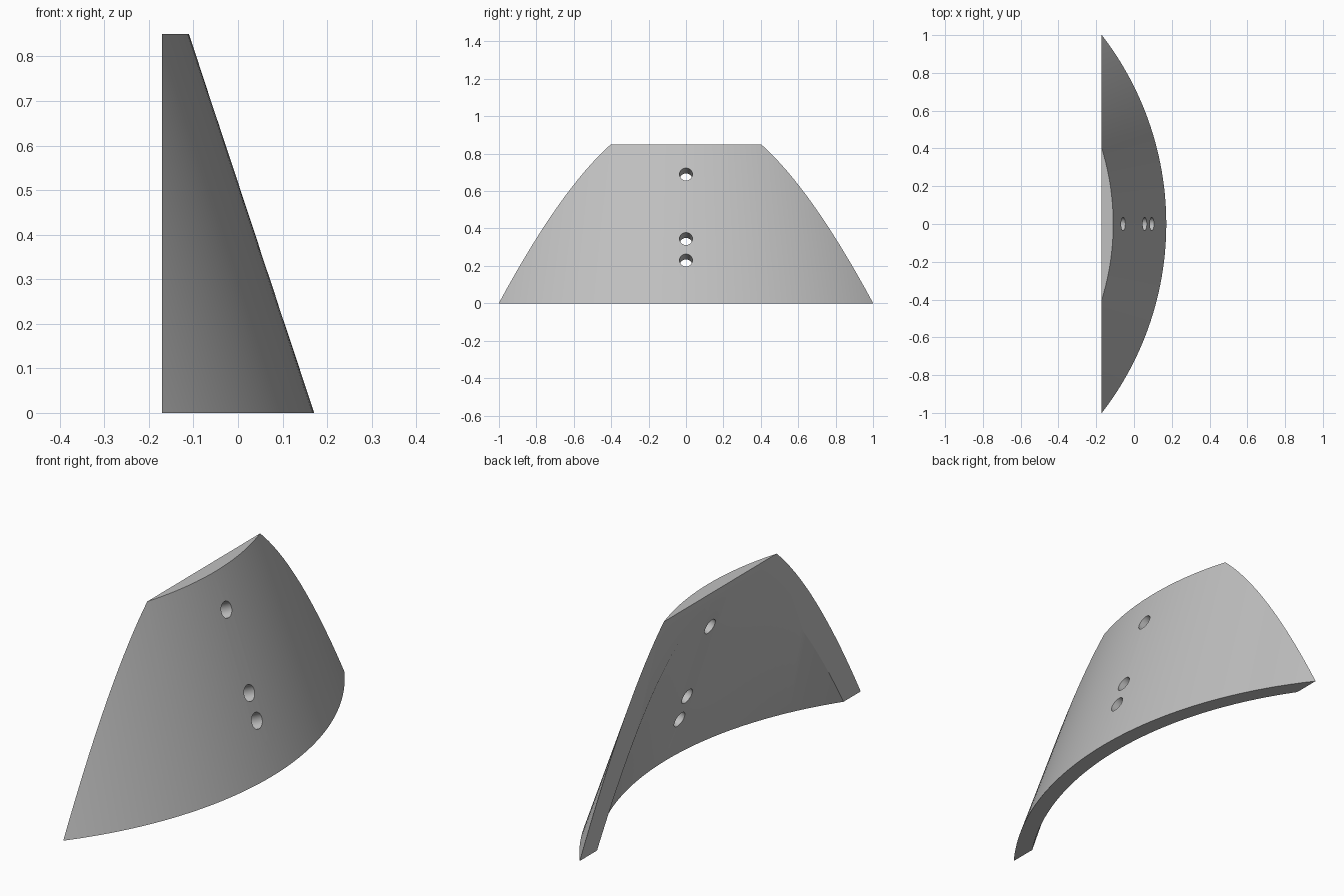
import bpy
import bmesh
import math
from mathutils import Matrix, Vector

if "Cube" in bpy.data.objects:
    bpy.data.objects.remove(bpy.data.objects["Cube"], do_unlink=True)

HEIGHT = 0.85
AXIS_X = -1.465       # axis of the conical shell
BACK_X = -0.171       # flat plane that trims the back
BASE_RADIUS = 1.636
SLOPE = 0.3306        # radius lost per unit of height
WALL = 0.072
HOLE_RADIUS = 0.035
HOLE_TILT = math.radians(25)


def make_object(name, bm):
    mesh = bpy.data.meshes.new(name)
    bm.normal_update()
    bm.to_mesh(mesh)
    bm.free()
    obj = bpy.data.objects.new(name, mesh)
    bpy.context.collection.objects.link(obj)
    return obj


def cone(low, high, inset):
    """Solid cone section about the shell axis, between two heights."""
    bm = bmesh.new()
    bmesh.ops.create_cone(
        bm, cap_ends=True, segments=256,
        radius1=BASE_RADIUS - inset - SLOPE * low,
        radius2=BASE_RADIUS - inset - SLOPE * high,
        depth=high - low,
        matrix=Matrix.Translation((AXIS_X, 0, (low + high) / 2)))
    return bm


def cut(target, cutter):
    mod = target.modifiers.new(cutter.name, "BOOLEAN")
    mod.operation = "DIFFERENCE"
    mod.solver = "EXACT"
    mod.object = cutter
    bpy.context.view_layer.objects.active = target
    bpy.ops.object.modifier_apply(modifier=mod.name)
    bpy.data.objects.remove(cutter, do_unlink=True)


# Curved plate: outer cone trimmed flat at the back
bm = cone(0, HEIGHT, 0)
trim = bmesh.ops.bisect_plane(
    bm, geom=bm.verts[:] + bm.edges[:] + bm.faces[:],
    plane_co=(BACK_X, 0, 0), plane_no=(1, 0, 0), clear_inner=True)
rim = [e for e in trim["geom_cut"] if isinstance(e, bmesh.types.BMEdge)]
bmesh.ops.holes_fill(bm, edges=[e for e in bm.edges if e.is_boundary], sides=0)
bmesh.ops.recalc_face_normals(bm, faces=bm.faces[:])
plate = make_object("curved_plate", bm)

# Hollow the back with a smaller cone
cut(plate, make_object("hollow_cutter", cone(-0.2, HEIGHT + 0.2, WALL)))

# Three bolt holes sloping down towards the inside
direction = Vector((math.cos(HOLE_TILT), 0, math.sin(HOLE_TILT)))
turn = direction.to_track_quat("Z", "Y").to_matrix().to_4x4()
for z in (0.23, 0.345, 0.69):
    centre = (AXIS_X + BASE_RADIUS - SLOPE * z, 0, z)
    bm = bmesh.new()
    bmesh.ops.create_cone(
        bm, cap_ends=True, segments=32, radius1=HOLE_RADIUS,
        radius2=HOLE_RADIUS, depth=0.4,
        matrix=Matrix.Translation(centre) @ turn)
    cut(plate, make_object("hole_cutter", bm))

# Plain grey finish
grey = bpy.data.materials.new("plain_grey")
grey.use_nodes = True
colour = (0.53, 0.53, 0.53, 1)
grey.diffuse_color = colour
grey.node_tree.nodes["Principled BSDF"].inputs["Base Color"].default_value = colour
plate.data.materials.clear()
plate.data.materials.append(grey)

bpy.ops.object.select_all(action="DESELECT")
plate.select_set(True)
bpy.context.view_layer.objects.active = plate
bpy.ops.object.shade_smooth_by_angle(angle=math.radians(30))
